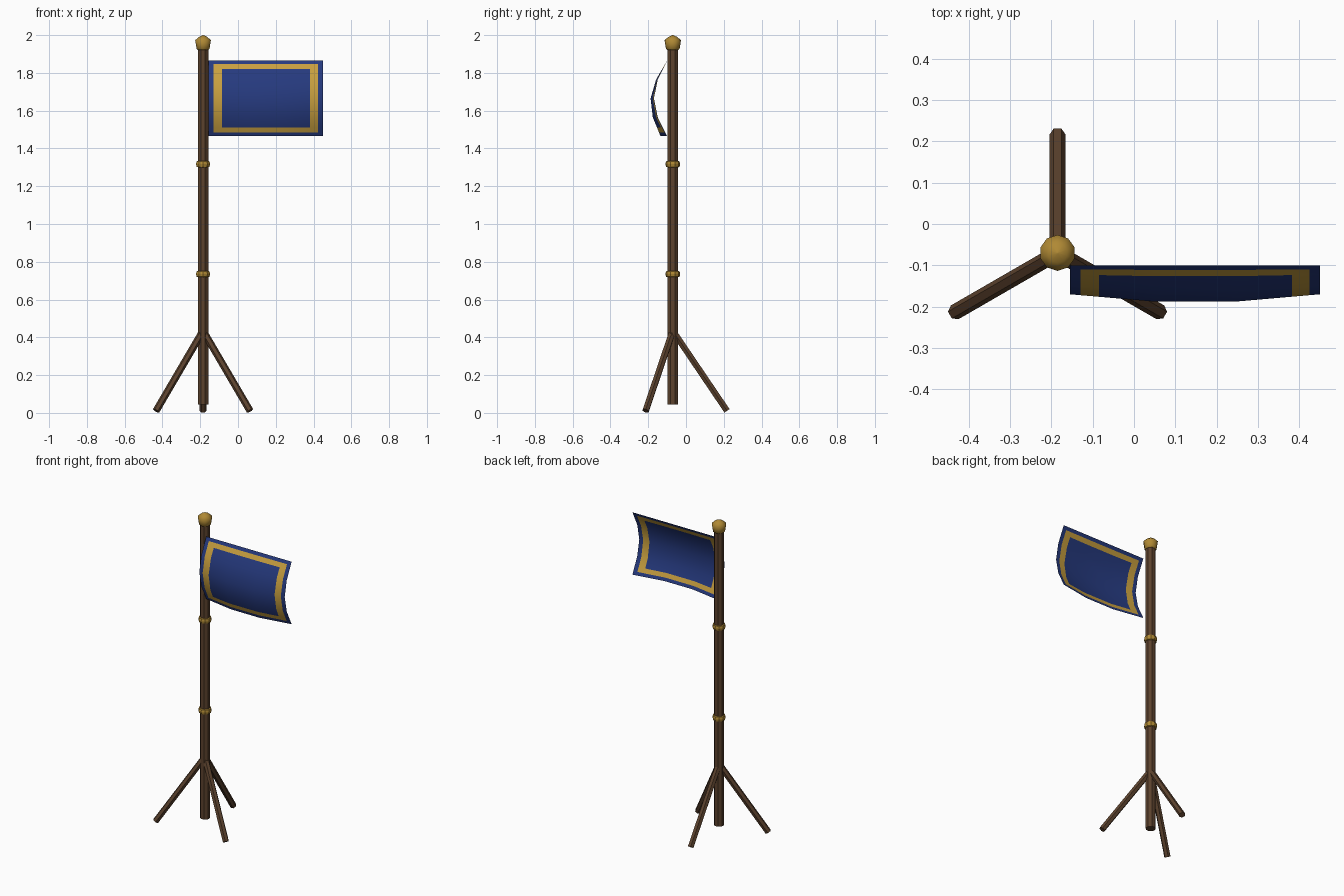
import bpy, math
from mathutils import Vector

if "Cube" in bpy.data.objects:
    bpy.data.objects.remove(bpy.data.objects["Cube"])

def material(name, r, g, b):
    m = bpy.data.materials.new(name)
    m.diffuse_color = (r, g, b, 1)
    m.use_nodes = True
    m.node_tree.nodes["Principled BSDF"].inputs["Base Color"].default_value = m.diffuse_color
    return m

WOOD = material("dark wood", 0.107, 0.055, 0.027)
BRASS = material("brass", 0.43, 0.25, 0.035)
BLUE = material("blue cloth", 0.019, 0.042, 0.21)
GOLD = material("gold cloth", 0.58, 0.35, 0.05)
PX, PY = -0.185, -0.07          # pole axis

def make(name, verts, faces, mats, smooth=False):
    me = bpy.data.meshes.new(name)
    me.from_pydata(verts, [], faces)
    for m in mats:
        me.materials.append(m)
    for p in me.polygons:
        p.use_smooth = smooth
    ob = bpy.data.objects.new(name, me)
    bpy.context.collection.objects.link(ob)
    return ob

def turned(name, profile, sides, mat, smooth=False):
    """Revolve (radius, z) points, listed bottom to top, around the pole axis; ends capped."""
    verts, faces = [], []
    for r, z in profile:
        for i in range(sides):
            a = 2 * math.pi * (i + 0.5) / sides
            verts.append((PX + r * math.cos(a), PY + r * math.sin(a), z))
    for k in range(len(profile) - 1):
        for i in range(sides):
            j = (i + 1) % sides
            faces.append((k * sides + i, k * sides + j, (k + 1) * sides + j, (k + 1) * sides + i))
    n = len(verts)
    faces.append(tuple(reversed(range(sides))))
    faces.append(tuple(range(n - sides, n)))
    return make(name, verts, faces, [mat], smooth)

def rod(name, a, b, r, sides, mat):
    a, b = Vector(a), Vector(b)
    bpy.ops.mesh.primitive_cylinder_add(vertices=sides, radius=r, depth=(b - a).length,
                                        location=(a + b) / 2)
    ob = bpy.context.object
    ob.name = name
    ob.rotation_euler = (b - a).to_track_quat('Z', 'X').to_euler()
    ob.data.materials.append(mat)
    return ob

# Pole, collars and finial
turned("pole", [(0.030, 0.045), (0.030, 1.94)], 8, WOOD)
for i, z in enumerate((0.735, 1.317)):
    turned(f"collar_{i + 1}", [(0.028, z - 0.017), (0.036, z - 0.014), (0.039, z),
                               (0.036, z + 0.014), (0.028, z + 0.017)], 10, BRASS)
turned("finial", [(0.028, 1.921), (0.036, 1.927), (0.0435, 1.973), (0.024, 1.990), (0.002, 2.0)],
       10, BRASS, True)

# Tripod legs
for i in range(3):
    a = math.radians(90 + 120 * i)
    rod(f"leg_{i + 1}", (PX, PY, 0.435),
        (PX + 0.287 * math.cos(a), PY + 0.287 * math.sin(a), 0.011), 0.019, 6, WOOD)

# Flag: billowing sheet with fold lines and a gold frame cut into it
X0, X1, Z0, Z1 = -0.155, 0.45, 1.465, 1.865
OUT = (-0.13, 0.424, 1.484, 1.846)
INN = (-0.085, 0.382, 1.510, 1.820)

def flag_y(x, z):
    u, v = (x - X0) / (X1 - X0) * 3, (Z1 - z) / (Z1 - Z0) * 4
    bow = min(u, 1, 3 - u)
    k = min(int(v), 3)
    lo, hi = (math.sin(math.pi * t / 4) for t in (k, k + 1))
    return -0.10 - 0.07 * (lo + (hi - lo) * (v - k)) - 0.035 * (v / 4) * bow

def inside(x, z, box):
    return box[0] < x < box[1] and box[2] < z < box[3]

xs = sorted([X0 + (X1 - X0) * i / 3 for i in range(4)] + [OUT[0], OUT[1], INN[0], INN[1]])
zs = sorted([Z0 + (Z1 - Z0) * i / 4 for i in range(5)] + [OUT[2], OUT[3], INN[2], INN[3]])
w = len(xs)
verts = [(x, flag_y(x, z), z) for z in zs for x in xs]
faces = [(r * w + c, r * w + c + 1, (r + 1) * w + c + 1, (r + 1) * w + c)
         for r in range(len(zs) - 1) for c in range(w - 1)]
flag = make("flag", verts, faces, [BLUE, GOLD], True)
for p in flag.data.polygons:
    x, _, z = p.center
    p.material_index = int(inside(x, z, OUT) and not inside(x, z, INN))
